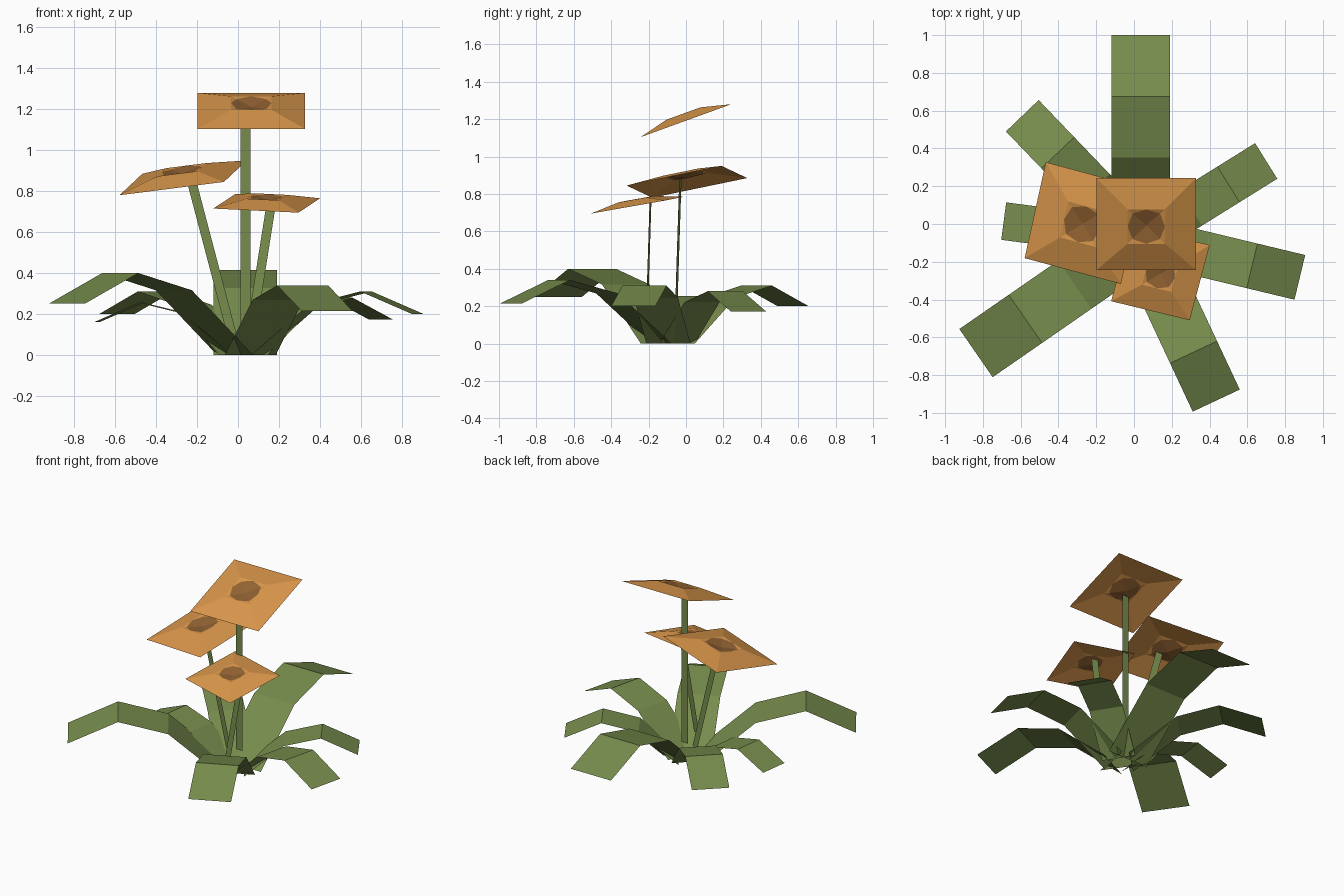
import bpy, bmesh, math
from mathutils import Vector

if "Cube" in bpy.data.objects:
    bpy.data.objects.remove(bpy.data.objects["Cube"])


def material(name, rgb):
    m = bpy.data.materials.new(name)
    m.diffuse_color = (*rgb, 1)
    m.use_nodes = True
    m.node_tree.nodes["Principled BSDF"].inputs["Base Color"].default_value = m.diffuse_color
    return m


GREEN = material("leaf green", (0.185, 0.265, 0.074))
ORANGE = material("petal orange", (0.69, 0.305, 0.069))
BROWN = material("flower centre brown", (0.29, 0.125, 0.033))


def finish(bm, name, mats):
    me = bpy.data.meshes.new(name)
    bm.to_mesh(me)
    bm.free()
    for m in mats:
        me.materials.append(m)
    ob = bpy.data.objects.new(name, me)
    bpy.context.collection.objects.link(ob)
    return ob


def strip(name, path, side):
    """Flat ribbon along a path, 'side' is half its width as a vector."""
    bm = bmesh.new()
    rows = [(bm.verts.new(p - side), bm.verts.new(p + side)) for p in path]
    for (a, b), (c, d) in zip(rows, rows[1:]):
        bm.faces.new((a, b, d, c))
    finish(bm, name, [GREEN])


# Leaves: heading, length, width, fold height, tip height
CENTRE = Vector((0.035, -0.08, 0))
leaves = [
    (90, 1.08, 0.31, 0.415, 0.295),
    (133.8, 0.905, 0.24, 0.31, 0.20),
    (172.5, 0.731, 0.20, 0.255, 0.16),
    (214.7, 1.06, 0.31, 0.40, 0.25),
    (295.1, 0.944, 0.275, 0.34, 0.215),
    (346.5, 0.867, 0.243, 0.31, 0.20),
    (31.9, 0.783, 0.222, 0.28, 0.172),
]
for i, (ang, length, width, fold, tip) in enumerate(leaves):
    a = math.radians(ang)
    out = Vector((math.cos(a), math.sin(a), 0))
    side = Vector((math.sin(a), -math.cos(a), 0)) * width / 2
    profile = [(0.06, 0), (0.4 * length, 0.79 * fold),
               (0.7 * length, fold), (length, tip)]
    strip(f"leaf_{i + 1}",
          [CENTRE + out * r + Vector((0, 0, z)) for r, z in profile], side)


def flower(name, centre, u, v):
    """Shallow square frustum with a sunken centre; u and v are its sides."""
    c, u, v = Vector(centre), Vector(u) / 2, Vector(v) / 2
    n = u.cross(v).normalized() * u.length * 2
    bm = bmesh.new()

    def vert(a, b, h):
        return bm.verts.new(c + u * a + v * b + n * h)

    quad = [(-1, -1), (1, -1), (1, 1), (-1, 1)]
    k, top, pit = 0.375, 0.077, 0.04
    outer = [vert(a, b, 0) for a, b in quad]
    inner = [vert(a * k, b * k, top) for a, b in quad]
    mids = [vert(a * k, b * k, top) for a, b in [(0, -1), (1, 0), (0, 1), (-1, 0)]]
    diag = [vert(a * k * 0.74, b * k * 0.74, top - 0.26 * pit) for a, b in quad]
    mid = vert(0, 0, top - pit)
    for i in range(4):
        j = (i + 1) % 4
        # petal rim, then the corners of the inner square
        bm.faces.new((outer[i], outer[j], inner[j], mids[i], inner[i]))
        bm.faces.new((inner[i], mids[i], diag[i]))
        bm.faces.new((mids[i], inner[j], diag[j]))
        # brown octagon
        for tri in ((diag[i], mids[i], mid), (mids[i], diag[j], mid)):
            bm.faces.new(tri).material_index = 1
    finish(bm, name, [ORANGE, BROWN])


# Flower heads
flower("tall_flower", (0.065, 0, 1.192), (0.526, 0, 0), (0, 0.485, 0.176))
flower("left_flower", (-0.268, 0.005, 0.865), (0.51, -0.137, 0.065), (0.112, 0.508, 0.105))
flower("front_flower", (0.14, -0.26, 0.74), (0.416, -0.101, -0.02), (0.106, 0.398, 0.07))

# Flat stems
stems = [
    ("tall_stem", (0.037, -0.04, 0.12), (0.037, -0.04, 1.20), (0.025, 0, 0)),
    ("left_stem", (-0.03, -0.055, 0.10), (-0.235, -0.03, 0.88), (0.022, -0.006, 0.005)),
    ("front_stem", (0.065, -0.21, 0.12), (0.165, -0.19, 0.755), (0.023, -0.005, 0)),
]
for name, low, high, side in stems:
    strip(name, [Vector(low), Vector(high)], Vector(side))
